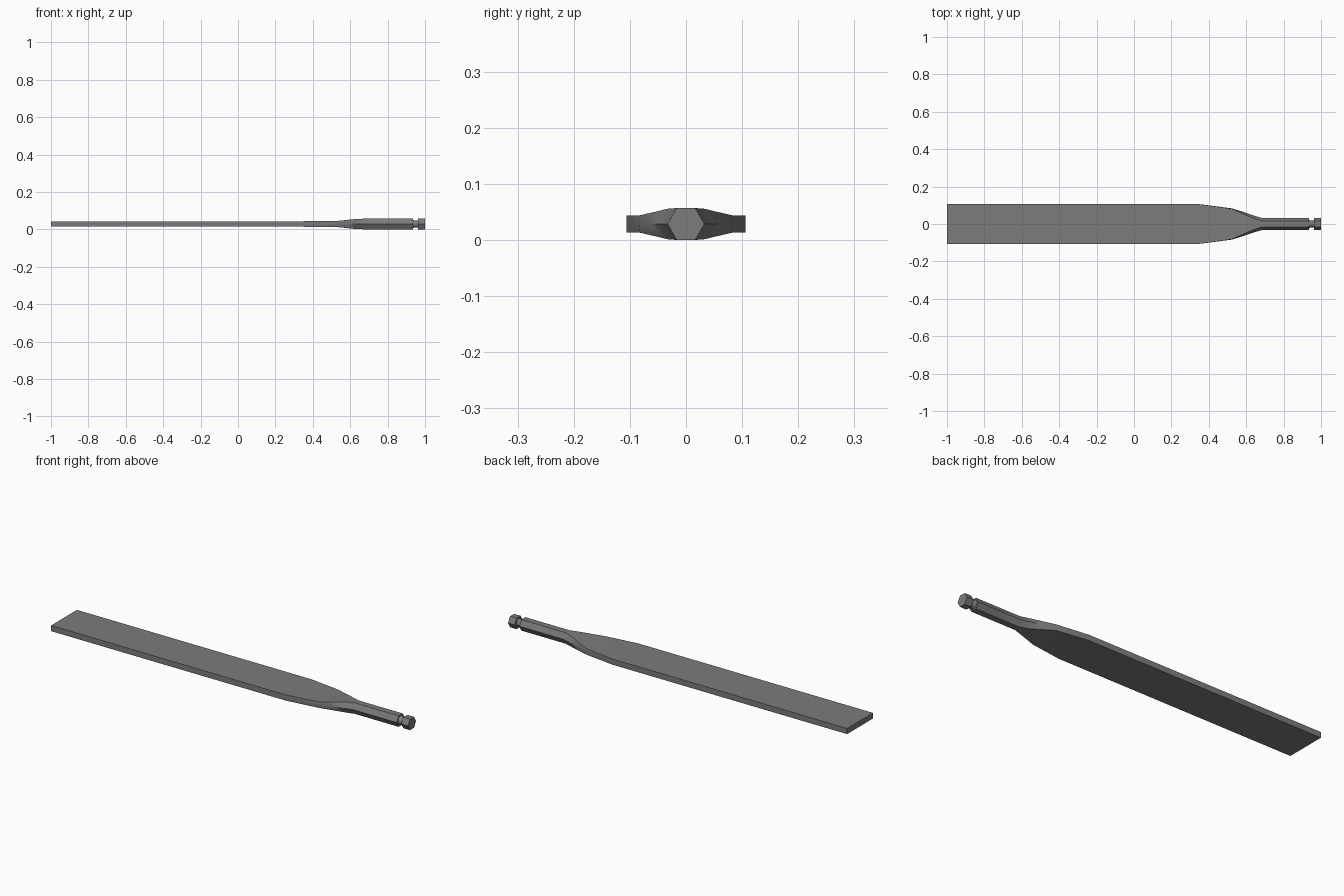
import bpy, bmesh, math

if "Cube" in bpy.data.objects:
    bpy.data.objects.remove(bpy.data.objects["Cube"])

ZC = 0.0285   # centre height of the tool axis

steel = bpy.data.materials.new("steel_grey")
steel.diffuse_color = (0.2, 0.2, 0.2, 1)
steel.use_nodes = True
steel.node_tree.nodes["Principled BSDF"].inputs["Base Color"].default_value = steel.diffuse_color


def loft(name, rings):
    """Skin a list of equal-sized point rings and cap both ends."""
    bm = bmesh.new()
    loops = [[bm.verts.new(p) for p in ring] for ring in rings]
    n = len(loops[0])
    for a, b in zip(loops, loops[1:]):
        for i in range(n):
            j = (i + 1) % n
            bm.faces.new((a[i], a[j], b[j], b[i]))
    bm.faces.new(loops[0])
    bm.faces.new(loops[-1])
    bmesh.ops.recalc_face_normals(bm, faces=bm.faces)
    me = bpy.data.meshes.new(name)
    bm.to_mesh(me)
    bm.free()
    ob = bpy.data.objects.new(name, me)
    bpy.context.collection.objects.link(ob)
    me.materials.append(steel)
    bpy.ops.object.select_all(action='DESELECT')
    ob.select_set(True)
    bpy.context.view_layer.objects.active = ob
    bpy.ops.object.shade_smooth_by_angle(angle=math.radians(35))
    return ob


def section(x, mid, top, t):
    """Six-sided section: half width at the middle and top, half thickness."""
    return [(x, y, ZC + z) for y, z in
            ((mid, 0), (top, t), (-top, t), (-mid, 0), (-top, -t), (top, -t))]


def circle(x, r, n=24):
    return [(x, r * math.cos(2 * math.pi * i / n), ZC + r * math.sin(2 * math.pi * i / n))
            for i in range(n)]


HEX = (0.0329, 0.01645, 0.0285)

# flat blade blending into the hexagonal shank
loft("blade_and_shank", [section(*s) for s in (
    (-1.0, 0.106, 0.106, 0.0147),
    (0.35, 0.106, 0.106, 0.0147),
    (0.52, 0.084, 0.082, 0.0155),
    (0.58, 0.066, 0.056, 0.0215),
    (0.63, 0.049, 0.034, 0.0270),
    (0.68, *HEX), (0.80, *HEX), (0.935, *HEX))])

# round retaining groove
loft("groove_neck", [circle(0.93, 0.026), circle(0.943, 0.0195), circle(0.965, 0.0195)])

# hexagonal end of the shank
loft("shank_end", [section(0.962, *HEX), section(1.0, *HEX)])
